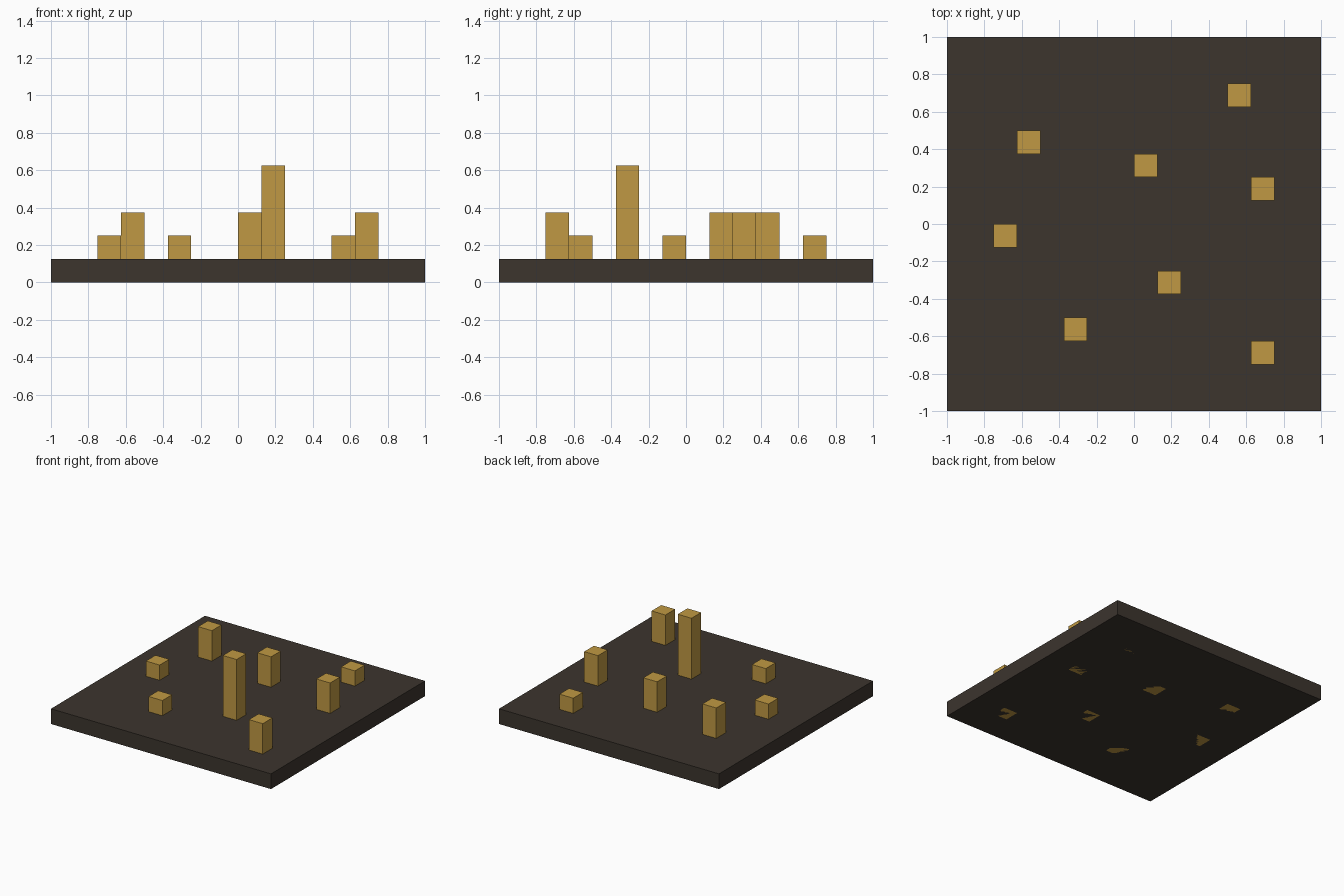
import bpy
import bmesh
from mathutils import Matrix

if "Cube" in bpy.data.objects:
    bpy.data.objects.remove(bpy.data.objects["Cube"])

U = 0.125  # grid unit of the blocky style


def material(name, rgb):
    m = bpy.data.materials.new(name)
    m.diffuse_color = (*rgb, 1.0)
    m.use_nodes = True
    m.node_tree.nodes["Principled BSDF"].inputs["Base Color"].default_value = m.diffuse_color
    return m


def box(name, x, y, z, sx, sy, sz, mat):
    """Box from its lower corner and size, both in grid units."""
    bm = bmesh.new()
    bmesh.ops.create_cube(bm, size=1.0)
    centre = ((x + sx / 2) * U, (y + sy / 2) * U, (z + sz / 2) * U)
    bm.transform(Matrix.Translation(centre) @ Matrix.Diagonal((sx * U, sy * U, sz * U, 1)))
    mesh = bpy.data.meshes.new(name)
    bm.to_mesh(mesh)
    bm.free()
    mesh.materials.append(mat)
    ob = bpy.data.objects.new(name, mesh)
    bpy.context.collection.objects.link(ob)
    return ob


dark = material("dark brown", (0.045, 0.035, 0.027))
gold = material("straw gold", (0.525, 0.318, 0.056))

# Flat square slab of soil
box("base_slab", -8, -8, 0, 16, 16, 1, dark)

# Stubble posts set through the slab: corner x, corner y, top height
posts = [(4, 5, 2), (-5, 3, 3), (0, 2, 3), (5, 1, 3),
         (-6, -1, 2), (1, -3, 5), (-3, -5, 2), (5, -6, 3)]
for i, (x, y, top) in enumerate(posts, 1):
    box(f"post_{i}", x, y, 0, 1, 1, top, gold)
